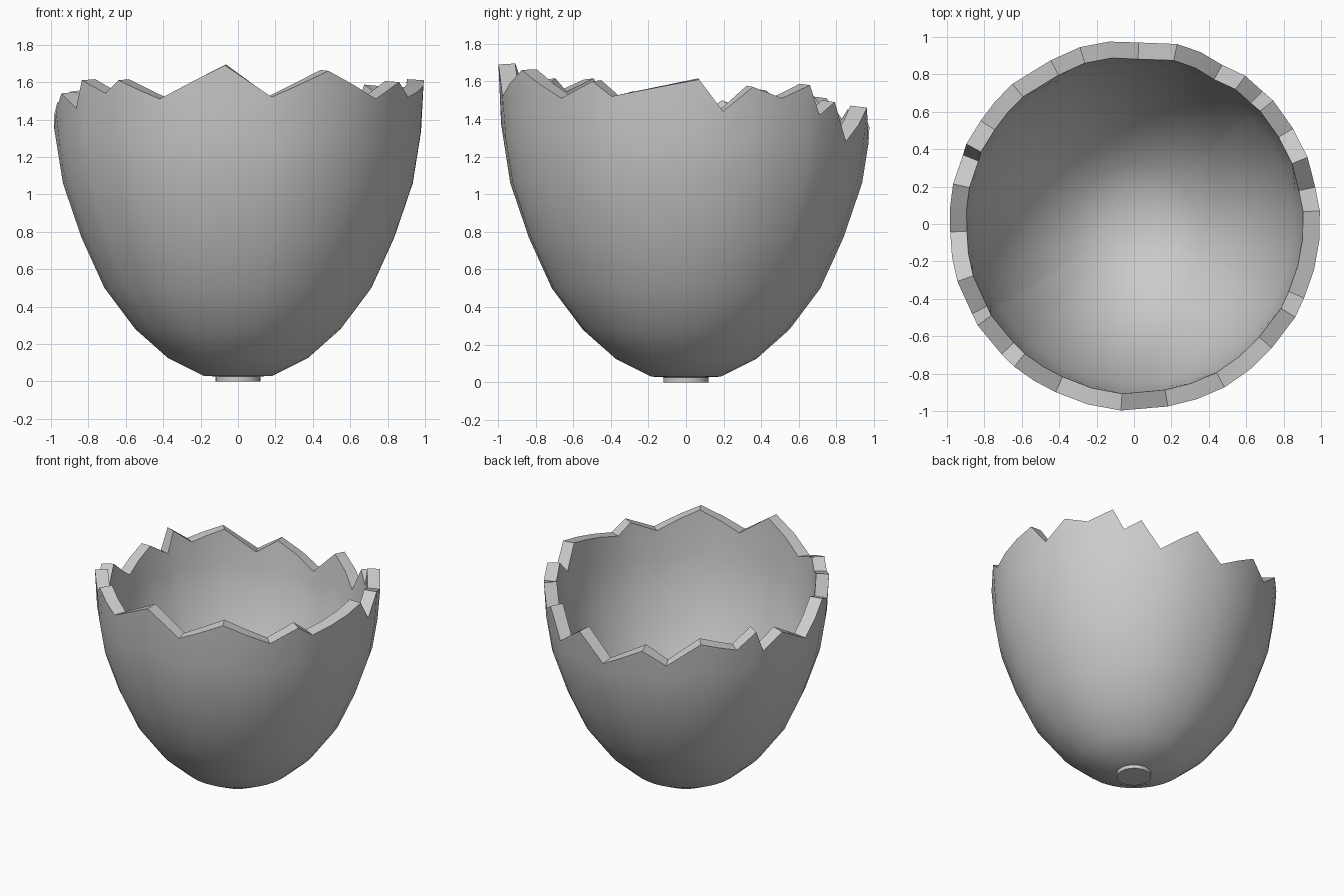
import bpy
import bmesh
from math import radians, cos, sin

cube = bpy.data.objects.get("Cube")
if cube:
    bpy.data.objects.remove(cube, do_unlink=True)

THICKNESS = 0.09

# Outer shell profile: radius, height
PROFILE = [(0.185, 0.03), (0.375, 0.125), (0.55, 0.28), (0.715, 0.5),
           (0.838, 0.77), (0.937, 1.06), (0.985, 1.36), (1.0, 1.7)]

# Broken rim: angle in degrees from +x, height
RIM = [(4, 1.61), (11.5, 1.44), (21, 1.57), (31, 1.51), (41.5, 1.58),
       (46, 1.42), (53, 1.49), (61, 1.28), (76.5, 1.46), (88.5, 1.27),
       (107, 1.44), (117, 1.34), (131, 1.51), (146, 1.44), (154.5, 1.55),
       (158, 1.39), (167.5, 1.49), (182.5, 1.35), (198, 1.54), (209, 1.46),
       (213, 1.61), (224.5, 1.54), (230, 1.61), (245, 1.51), (266, 1.69),
       (280.5, 1.52), (299, 1.66), (318, 1.51), (330, 1.60), (336.5, 1.52)]


def make_material(name, color):
    mat = bpy.data.materials.new(name)
    mat.use_nodes = True
    mat.diffuse_color = color
    mat.node_tree.nodes["Principled BSDF"].inputs["Base Color"].default_value = color
    return mat


def radius_at(z):
    for (r0, z0), (r1, z1) in zip(PROFILE, PROFILE[1:]):
        if z <= z1:
            return r0 + (r1 - r0) * (z - z0) / (z1 - z0)
    return PROFILE[-1][0]


def add_object(name, bm, mat):
    mesh = bpy.data.meshes.new(name)
    bm.normal_update()
    bm.to_mesh(mesh)
    bm.free()
    obj = bpy.data.objects.new(name, mesh)
    bpy.context.collection.objects.link(obj)
    mesh.materials.append(mat)
    bpy.ops.object.select_all(action='DESELECT')
    obj.select_set(True)
    bpy.context.view_layer.objects.active = obj
    return obj


def rim_columns():
    # Wide gaps between rim points get extra columns so the wall stays round
    columns = []
    for (a0, h0), (a1, h1) in zip(RIM, RIM[1:] + [(RIM[0][0] + 360, RIM[0][1])]):
        steps = max(1, round((a1 - a0) / 10))
        for i in range(steps):
            t = i / steps
            columns.append((radians(a0 + (a1 - a0) * t), h0 + (h1 - h0) * t))
    return columns


shell_grey = make_material("shell grey", (0.6, 0.6, 0.6, 1))

# Shell wall: columns of vertices from the bottom pole up to the jagged rim
bm = bmesh.new()
pole = bm.verts.new((0, 0, 0.02))
columns = []
for angle, height in rim_columns():
    last_z = PROFILE[5][1]
    rings = PROFILE[:6] + [(radius_at(z), z) for z in ((last_z + height) / 2, height)]
    columns.append([bm.verts.new((r * cos(angle), r * sin(angle), z)) for r, z in rings])
for a, b in zip(columns, columns[1:] + columns[:1]):
    bm.faces.new((pole, b[0], a[0]))
    for i in range(len(a) - 1):
        bm.faces.new((a[i], b[i], b[i + 1], a[i + 1]))
shell = add_object("broken_shell", bm, shell_grey)

# Wall thickness grows inward
solid = shell.modifiers.new("thickness", 'SOLIDIFY')
solid.thickness = THICKNESS
solid.offset = -1
bpy.ops.object.modifier_apply(modifier=solid.name)
bpy.ops.object.shade_smooth_by_angle(angle=radians(28))

# Small round foot
bm = bmesh.new()
bmesh.ops.create_cone(bm, cap_ends=True, segments=32, radius1=0.12, radius2=0.12, depth=0.03)
bmesh.ops.translate(bm, vec=(0, 0, 0.015), verts=bm.verts)
add_object("foot", bm, shell_grey)
bpy.ops.object.shade_smooth_by_angle(angle=radians(30))
